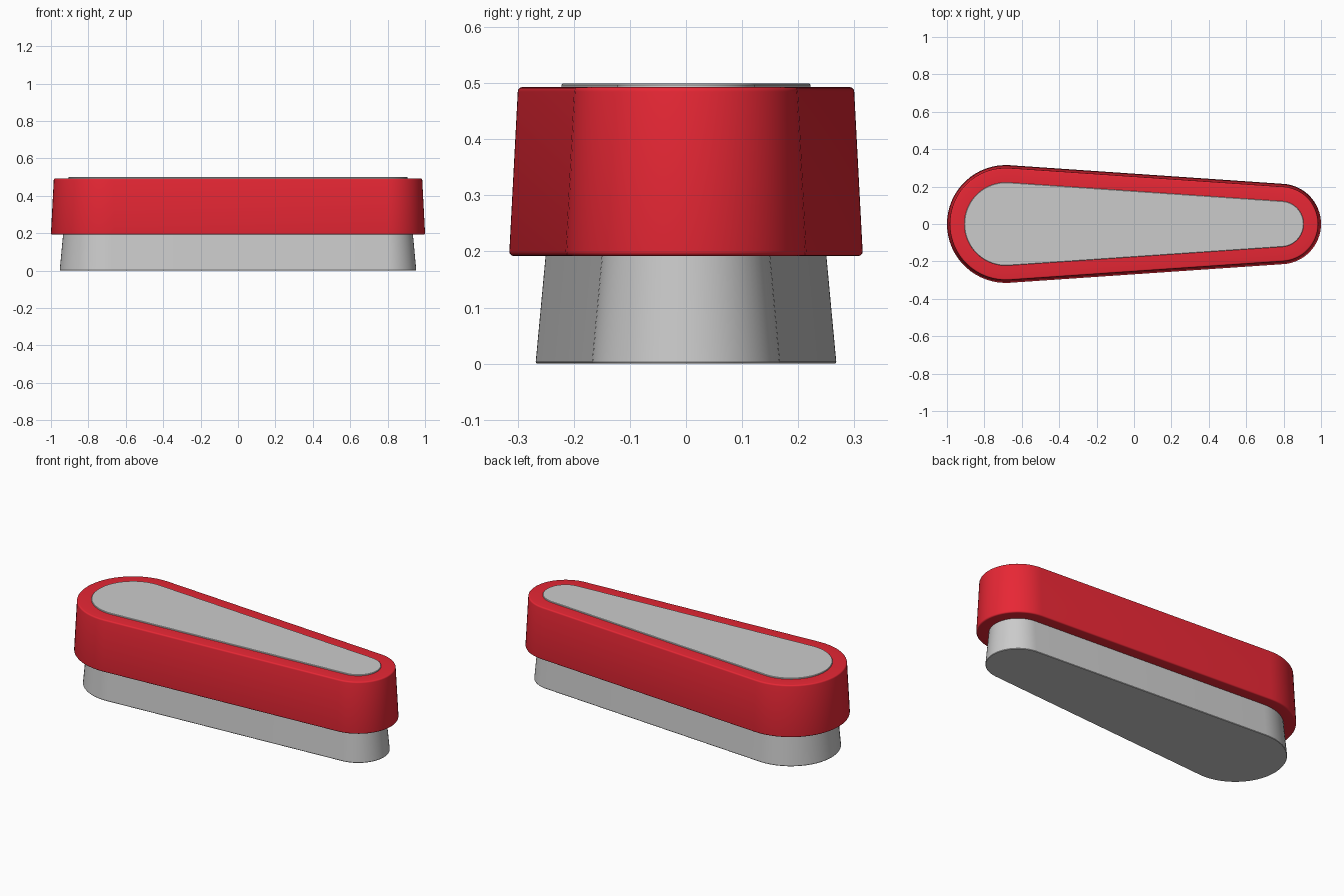
import bpy, bmesh, math

if "Cube" in bpy.data.objects:
    bpy.data.objects.remove(bpy.data.objects["Cube"])

XL, XR = -0.685, 0.785      # centres of the large and small round ends
STEP = 0.10                 # difference between the two end radii
TILT = math.asin(STEP / (XR - XL))
N = 32                      # segments per rounded end


def outline(r, z):
    """Tapered stadium outline: large end radius r, small end r - STEP."""
    a = math.pi / 2 - TILT
    pts = []
    for i in range(N + 1):
        t = -a + 2 * a * i / N
        pts.append((XR + (r - STEP) * math.cos(t), (r - STEP) * math.sin(t), z))
    for i in range(N + 1):
        t = a + (2 * math.pi - 2 * a) * i / N
        pts.append((XL + r * math.cos(t), r * math.sin(t), z))
    return pts


def loft(name, profile, loop=False, color=None):
    """Sweep an (end radius, height) profile around the outline."""
    bm = bmesh.new()
    rings = [[bm.verts.new(p) for p in outline(r, z)] for r, z in profile]
    n = len(rings[0])
    pairs = list(zip(rings, rings[1:])) + ([(rings[-1], rings[0])] if loop else [])
    for a, b in pairs:
        for i in range(n):
            j = (i + 1) % n
            bm.faces.new((a[i], a[j], b[j], b[i]))
    if not loop:
        bm.faces.new(rings[0][::-1])
        bm.faces.new(rings[-1])
    bmesh.ops.recalc_face_normals(bm, faces=bm.faces)
    me = bpy.data.meshes.new(name)
    bm.to_mesh(me)
    bm.free()
    ob = bpy.data.objects.new(name, me)
    bpy.context.collection.objects.link(ob)
    if color:
        mat = bpy.data.materials.new(name + "_paint")
        mat.diffuse_color = color
        mat.use_nodes = True
        mat.node_tree.nodes["Principled BSDF"].inputs["Base Color"].default_value = mat.diffuse_color
        me.materials.append(mat)
    bpy.ops.object.select_all(action='DESELECT')
    bpy.context.view_layer.objects.active = ob
    ob.select_set(True)
    bpy.ops.object.shade_smooth_by_angle(angle=math.radians(35))
    return ob


def corner(r, z, f, start):
    """Quarter-round fillet with centre (r, z)."""
    return [(r + f * math.cos(math.radians(start + 22.5 * k)),
             z + f * math.sin(math.radians(start + 22.5 * k))) for k in range(5)]


# Drafted grey core running through the full height
loft("core", [(0.266, 0.0), (0.268, 0.003), (0.222, 0.497), (0.220, 0.499)])

# Red rubber band around the upper part, with rounded outer edges
F = 0.008
band = corner(0.315 - F, 0.192 + F, F, -90) + corner(0.300 - F, 0.493 - F, F, 0)
band += [(0.2224, 0.493), (0.2502, 0.192)]
loft("outer_band", band, loop=True, color=(0.80, 0.02, 0.035, 1))
